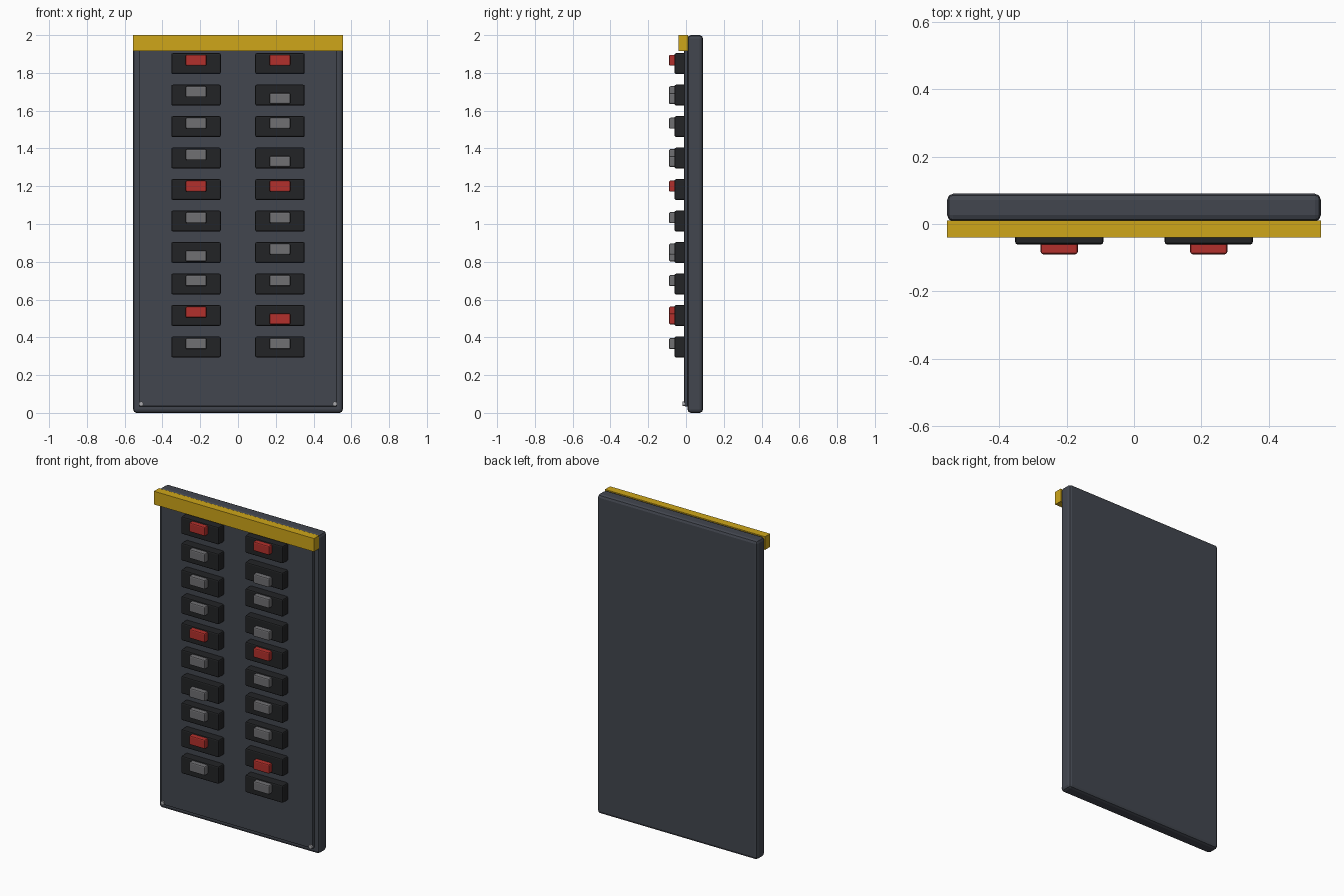
import bpy
import math

if "Cube" in bpy.data.objects:
    bpy.data.objects.remove(bpy.data.objects["Cube"])


def material(name, color):
    m = bpy.data.materials.new(name)
    m.diffuse_color = (*color, 1)
    m.use_nodes = True
    m.node_tree.nodes["Principled BSDF"].inputs["Base Color"].default_value = m.diffuse_color
    return m


PANEL = material("panel_grey", (0.055, 0.062, 0.078))
BLACK = material("breaker_black", (0.016, 0.017, 0.019))
GREY = material("toggle_grey", (0.16, 0.16, 0.17))
RED = material("toggle_red", (0.45, 0.03, 0.025))
YELLOW = material("stripe_yellow", (0.62, 0.38, 0.01))
STEEL = material("screw_steel", (0.4, 0.4, 0.42))


def box(name, x, y, z, mat, bevel=0.0, segments=2):
    """Box from (min, max) ranges with an optional bevel."""
    r = (x, y, z)
    bpy.ops.mesh.primitive_cube_add(size=1, location=[(a + b) / 2 for a, b in r])
    ob = bpy.context.object
    ob.name = name
    ob.scale = [b - a for a, b in r]
    bpy.ops.object.transform_apply(location=False, rotation=False, scale=True)
    ob.data.materials.append(mat)
    if bevel:
        mod = ob.modifiers.new("bevel", "BEVEL")
        mod.width = bevel
        mod.segments = segments
    return ob


# Cabinet body, raised door plate and warning stripe
box("cabinet_body", (-0.555, 0.555), (0.008, 0.09), (0, 2), PANEL, 0.018)
box("door_plate", (-0.525, 0.525), (-0.01, 0.02), (0.035, 1.965), PANEL, 0.005)
box("warning_stripe", (-0.555, 0.555), (-0.04, 0.01), (1.917, 2), YELLOW)

# Two columns of breakers, each with a toggle set up or down
toggled_down = {(0, 6), (1, 1), (1, 3), (1, 8)}
for col, cx in enumerate((-0.222, 0.222)):
    for row in range(10):
        cz = 1.849 - row * 0.1667
        box(f"breaker_{col}_{row}", (cx - 0.131, cx + 0.131), (-0.061, 0),
            (cz - 0.055, cz + 0.055), BLACK, 0.008)
        tz = cz + (-0.018 if (col, row) in toggled_down else 0.018)
        box(f"toggle_{col}_{row}", (cx - 0.055, cx + 0.055), (-0.09, -0.05),
            (tz - 0.029, tz + 0.029), RED if row % 4 == 0 else GREY, 0.007)

# Corner screws
for sx in (-0.513, 0.513):
    for sz in (0.048, 1.952):
        bpy.ops.mesh.primitive_cylinder_add(
            vertices=12, radius=0.012, depth=0.02,
            location=(sx, -0.008, sz), rotation=(math.pi / 2, 0, 0))
        bpy.context.object.name = "corner_screw"
        bpy.context.object.data.materials.append(STEEL)
